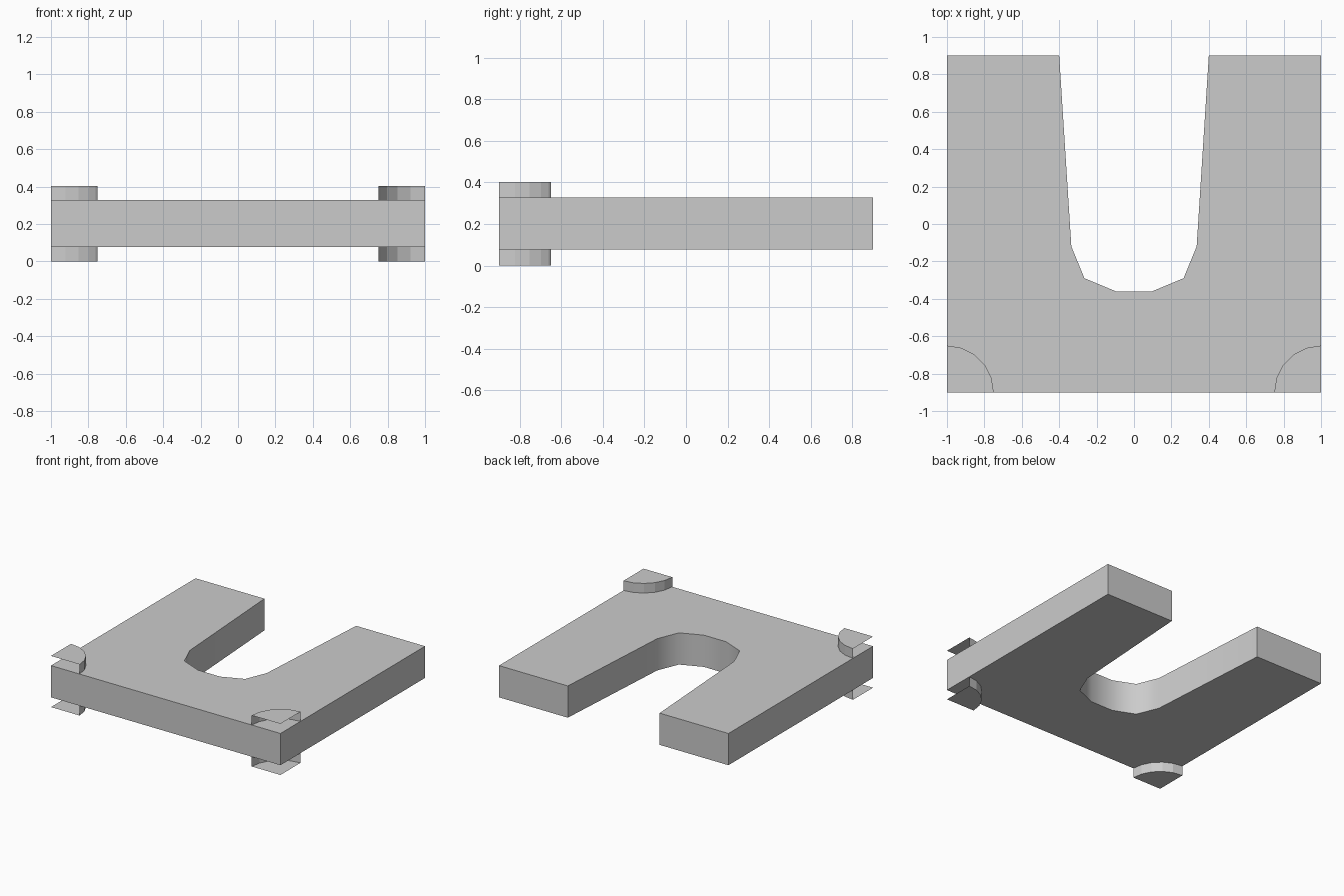
import bpy, bmesh, math

if "Cube" in bpy.data.objects:
    bpy.data.objects.remove(bpy.data.objects["Cube"])

Z0, Z1, TOP = 0.077, 0.327, 0.403


def make_object(name, bm):
    mesh = bpy.data.meshes.new(name)
    bm.to_mesh(mesh)
    bm.free()
    obj = bpy.data.objects.new(name, mesh)
    bpy.context.collection.objects.link(obj)
    return obj


def prism(points, z0, z1, open_sides=()):
    """Capped prism from a counter-clockwise outline, leaving some sides open."""
    bm = bmesh.new()
    low = [bm.verts.new((x, y, z0)) for x, y in points]
    high = [bm.verts.new((x, y, z1)) for x, y in points]
    bm.faces.new(low[::-1])
    bm.faces.new(high)
    n = len(points)
    for i in range(n):
        if i not in open_sides:
            j = (i + 1) % n
            bm.faces.new((low[i], low[j], high[j], high[i]))
    return bm


# U-shaped plate with a rounded slot open to the back
slot = [(0.4, 0.9), (0.335, -0.12), (0.265, -0.29), (0.097, -0.36)]
outline = [(-1, -0.9), (1, -0.9), (1, 0.9)] + slot
outline += [(-x, y) for x, y in reversed(slot)] + [(-1, 0.9)]
plate = make_object("slotted_plate", prism(outline, Z0, Z1))
bpy.context.view_layer.objects.active = plate
plate.select_set(True)
bpy.ops.object.shade_smooth_by_angle(angle=math.radians(50))

# Quarter-round corner posts: curved wall and caps, flat sides left open
R, STEPS = 0.25, 5
arc = [(-1 + R * math.cos(math.pi / 2 * i / STEPS),
        -0.9 + R * math.sin(math.pi / 2 * i / STEPS)) for i in range(STEPS + 1)]
post = [(-1, -0.9)] + arc
posts = make_object("corner_posts", prism(post, 0, TOP, open_sides=(0, STEPS + 1)))
posts.modifiers.new("mirror", 'MIRROR').use_axis[0] = True
